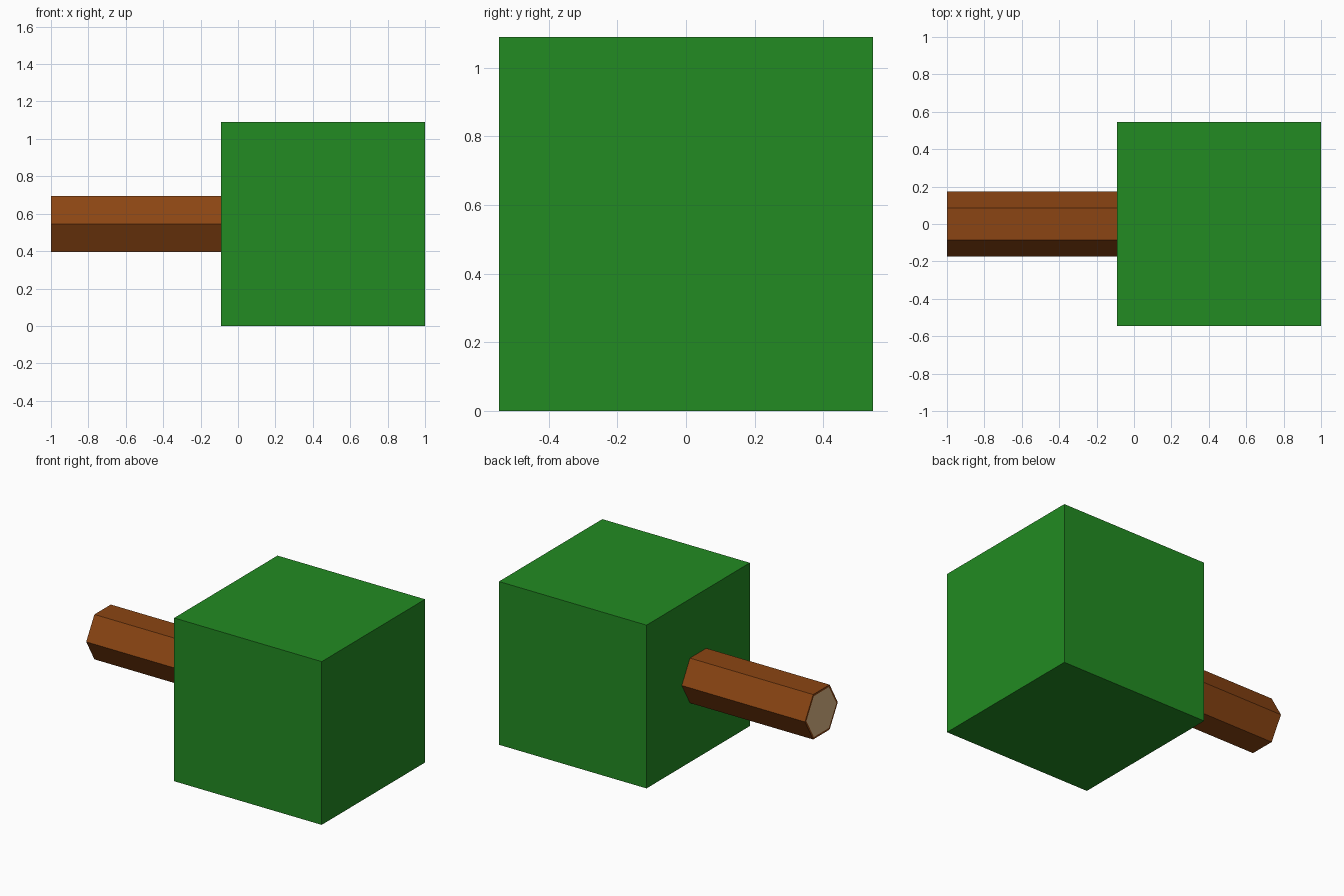
import bpy
import bmesh
from math import pi
from mathutils import Matrix, Vector

cube = bpy.data.objects.get("Cube")
if cube:
    bpy.data.objects.remove(cube, do_unlink=True)

SIZE = 1.09          # foliage block edge
MID_Z = SIZE / 2
BLOCK_X = 1 - SIZE   # block face where the trunk enters
RADIUS = 0.173       # trunk corner radius


def srgb(*channels):
    lin = [(c / 255 / 12.92) if c < 11 else ((c / 255 + 0.055) / 1.055) ** 2.4 for c in channels]
    return (*lin, 1.0)


def material(name, color):
    mat = bpy.data.materials.new(name)
    mat.use_nodes = True
    mat.diffuse_color = color
    mat.node_tree.nodes["Principled BSDF"].inputs["Base Color"].default_value = color
    return mat


def add_object(name, bm, *mats):
    mesh = bpy.data.meshes.new(name)
    bm.to_mesh(mesh)
    bm.free()
    for mat in mats:
        mesh.materials.append(mat)
    obj = bpy.data.objects.new(name, mesh)
    bpy.context.collection.objects.link(obj)
    return obj


leaf_green = material("leaf green", srgb(34, 139, 34))
bark_brown = material("bark brown", srgb(139, 69, 19))
cut_wood = material("cut wood", srgb(222, 184, 135))

# Foliage block
bm = bmesh.new()
bmesh.ops.create_cube(bm, size=SIZE, matrix=Matrix.Translation((1 - SIZE / 2, 0, MID_Z)))
add_object("foliage", bm, leaf_green)

# Six-sided trunk lying along x, corners pointing to the front and back
start, end = -1.0, BLOCK_X + 0.02
bm = bmesh.new()
bmesh.ops.create_cone(
    bm, cap_ends=True, segments=6, radius1=RADIUS, radius2=RADIUS, depth=end - start,
    matrix=Matrix.Translation(((start + end) / 2, 0, MID_Z))
    @ Matrix.Rotation(pi / 2, 4, "Y"))
# Align a corner with the y axis
tip = max(bm.verts, key=lambda v: v.co.y)
if abs(tip.co.z - MID_Z) > 0.01:
    bmesh.ops.rotate(bm, verts=bm.verts, cent=Vector((0, 0, MID_Z)),
                     matrix=Matrix.Rotation(pi / 6, 3, "X"))
bm.normal_update()

# Sawn end: inset face showing pale wood inside a bark rim
sawn = min(bm.faces, key=lambda f: f.normal.x)
bmesh.ops.inset_region(bm, faces=[sawn], thickness=0.015)
sawn.material_index = 1
add_object("trunk", bm, bark_brown, cut_wood)
